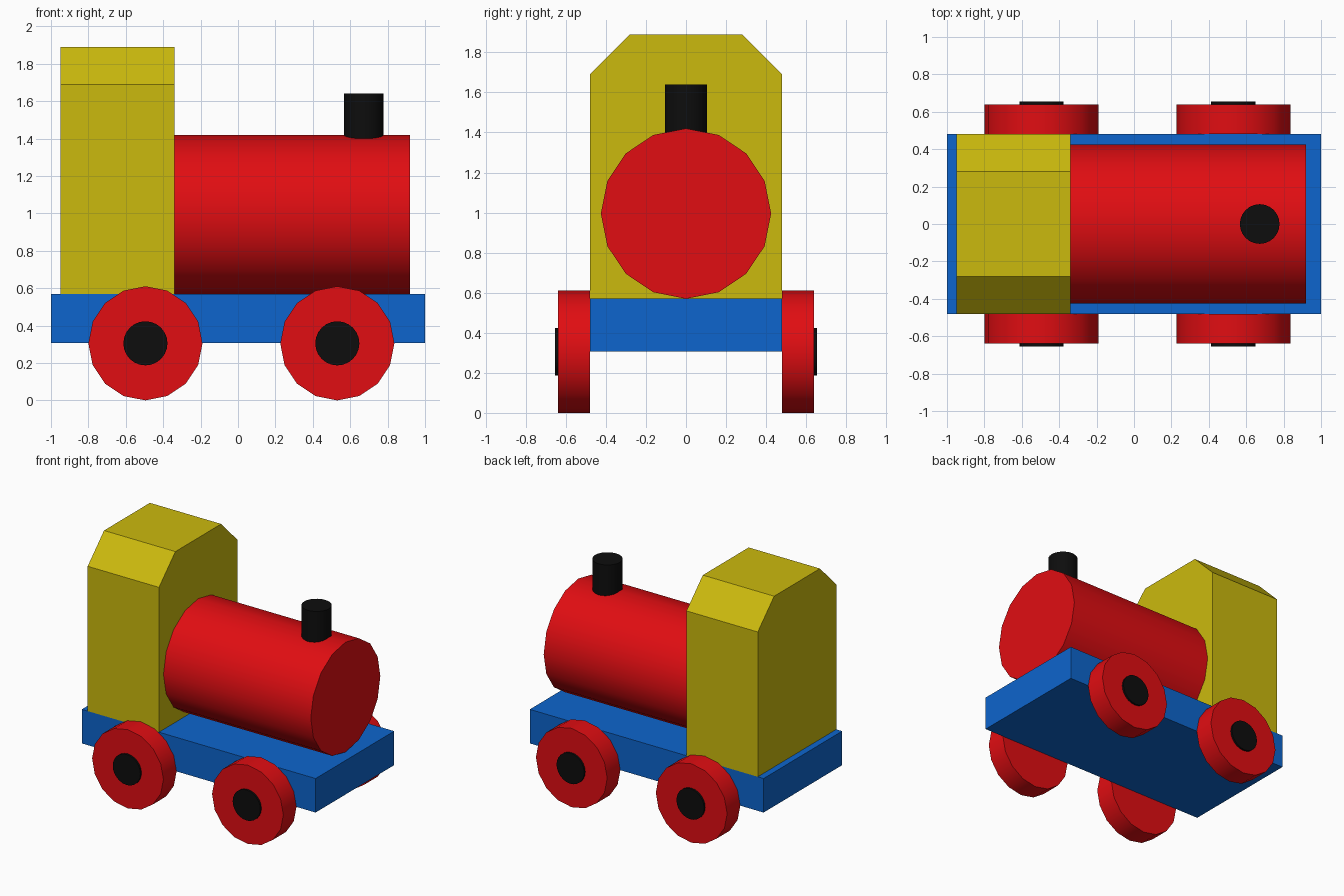
import bpy
import math

if "Cube" in bpy.data.objects:
    bpy.data.objects.remove(bpy.data.objects["Cube"])


def material(name, rgb):
    m = bpy.data.materials.new(name)
    m.diffuse_color = (*rgb, 1)
    m.use_nodes = True
    m.node_tree.nodes["Principled BSDF"].inputs["Base Color"].default_value = m.diffuse_color
    return m


RED = material("red_paint", (0.75, 0.004, 0.006))
BLUE = material("blue_paint", (0.004, 0.13, 0.61))
YELLOW = material("yellow_paint", (0.60, 0.49, 0.004))
BLACK = material("black_paint", (0.004, 0.004, 0.004))


def extrude_x(name, profile, x0, x1, mat):
    """Prism made from a (y, z) outline drawn between x0 and x1."""
    n = len(profile)
    verts = [(x, y, z) for x in (x0, x1) for y, z in profile]
    faces = [tuple(reversed(range(n))), tuple(range(n, 2 * n))]
    faces += [(i, (i + 1) % n, n + (i + 1) % n, n + i) for i in range(n)]
    mesh = bpy.data.meshes.new(name)
    mesh.from_pydata(verts, [], faces)
    mesh.materials.append(mat)
    obj = bpy.data.objects.new(name, mesh)
    bpy.context.collection.objects.link(obj)
    return obj


def cylinder(name, radius, depth, loc, mat, rot=(0, 0, 0), sides=16):
    """Smooth-sided cylinder with crisp end caps."""
    bpy.ops.mesh.primitive_cylinder_add(
        vertices=sides, radius=radius, depth=depth, location=loc, rotation=rot)
    obj = bpy.context.object
    obj.name = name
    obj.data.materials.append(mat)
    bpy.ops.object.shade_smooth_by_angle(angle=math.radians(35))
    return obj


# Chassis plank
extrude_x("chassis", [(-0.48, 0.307), (0.48, 0.307), (0.48, 0.57), (-0.48, 0.57)],
          -1, 1, BLUE)

# Cab with chamfered roof
extrude_x("cab", [(-0.48, 0.57), (0.48, 0.57), (0.48, 1.69),
                  (0.28, 1.89), (-0.28, 1.89), (-0.48, 1.69)],
          -0.95, -0.34, YELLOW)

# Boiler lying along x
cylinder("boiler", 0.425, 1.26, (0.29, 0, 0.995), RED, (0, math.pi / 2, 0))

# Chimney, sunk slightly into the boiler
cylinder("chimney", 0.106, 0.26, (0.672, 0, 1.51), BLACK, sides=24)

# Wheels and hub caps
for end, x in (("rear", -0.495), ("front", 0.531)):
    for side, s in (("right", -1), ("left", 1)):
        turn = (math.pi / 2, 0, 0)
        cylinder(f"{end}_{side}_wheel", 0.305, 0.16, (x, s * 0.56, 0.305), RED, turn)
        cylinder(f"{end}_{side}_hub", 0.118, 0.035, (x, s * 0.6375, 0.305), BLACK,
                 turn, sides=24)
